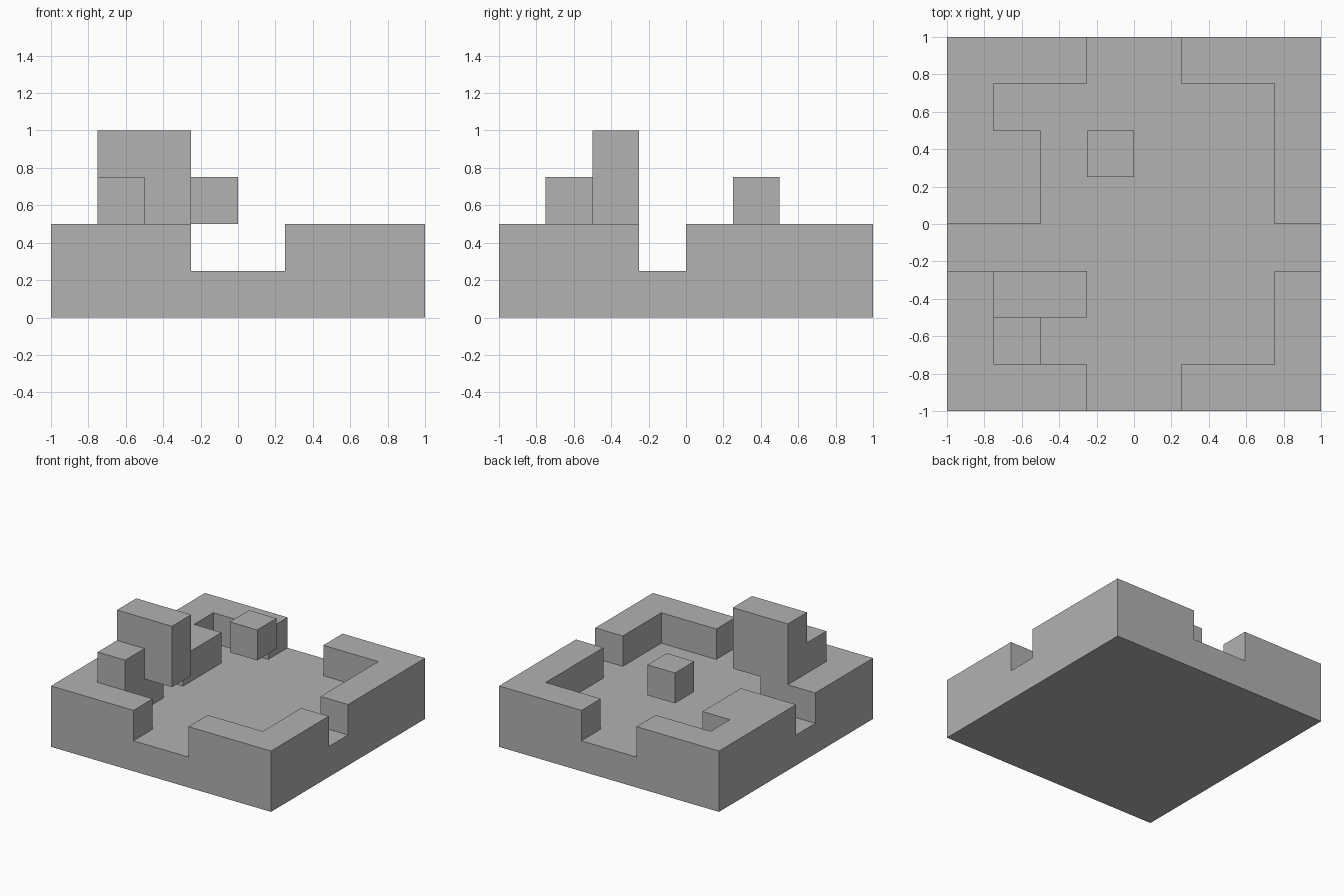
import bpy
import bmesh
from mathutils import Matrix, Vector

default = bpy.data.objects.get("Cube")
if default:
    bpy.data.objects.remove(default, do_unlink=True)

UNIT = 0.25  # edge of one building cell

grey = bpy.data.materials.new("stone_grey")
grey.use_nodes = True
colour = (0.445, 0.445, 0.445, 1)
grey.diffuse_color = colour
grey.node_tree.nodes["Principled BSDF"].inputs["Base Color"].default_value = colour


def finish(name, bm):
    bmesh.ops.recalc_face_normals(bm, faces=bm.faces)
    mesh = bpy.data.meshes.new(name)
    bm.to_mesh(mesh)
    bm.free()
    mesh.materials.append(grey)
    obj = bpy.data.objects.new(name, mesh)
    bpy.context.collection.objects.link(obj)
    return obj


def raise_faces(bm, faces):
    """Extrude faces up by one cell and return the new top faces."""
    geom = bmesh.ops.extrude_face_region(bm, geom=faces)["geom"]
    verts = [g for g in geom if isinstance(g, bmesh.types.BMVert)]
    bmesh.ops.translate(bm, verts=verts, vec=(0, 0, UNIT))
    return [g for g in geom if isinstance(g, bmesh.types.BMFace)]


def block(name, low, size):
    """Box from its low corner and size, both in cells."""
    bm = bmesh.new()
    low, size = Vector(low), Vector(size)
    matrix = Matrix.Translation((low + size / 2) * UNIT) @ Matrix.Diagonal((*(size * UNIT), 1))
    bmesh.ops.create_cube(bm, size=1, matrix=matrix)
    return finish(name, bm)


# Floor slab with low walls, laid out from back row to front row
PLAN = [
    "###..###",
    "#......#",
    "##.....#",
    "##.....#",
    "........",
    "##.....#",
    "##.....#",
    "###..###",
]


def is_wall(face):
    c = face.calc_center_median()
    return PLAN[int((1 - c.y) / UNIT)][int((c.x + 1) / UNIT)] == "#"


bm = bmesh.new()
bmesh.ops.create_grid(bm, x_segments=8, y_segments=8, size=1)
floor = raise_faces(bm, bm.faces[:])
raise_faces(bm, [f for f in floor if is_wall(f)])
bmesh.ops.recalc_face_normals(bm, faces=bm.faces)
bmesh.ops.dissolve_limit(bm, angle_limit=0.01, verts=bm.verts, edges=bm.edges)
finish("walled_base", bm)

# Blocks above the walls, one of them hovering over the floor
block("tall_block", (-3, -2, 2), (2, 1, 2))
block("small_block", (-3, -3, 2), (1, 1, 1))
block("floating_block", (-1, 1, 2), (1, 1, 1))
